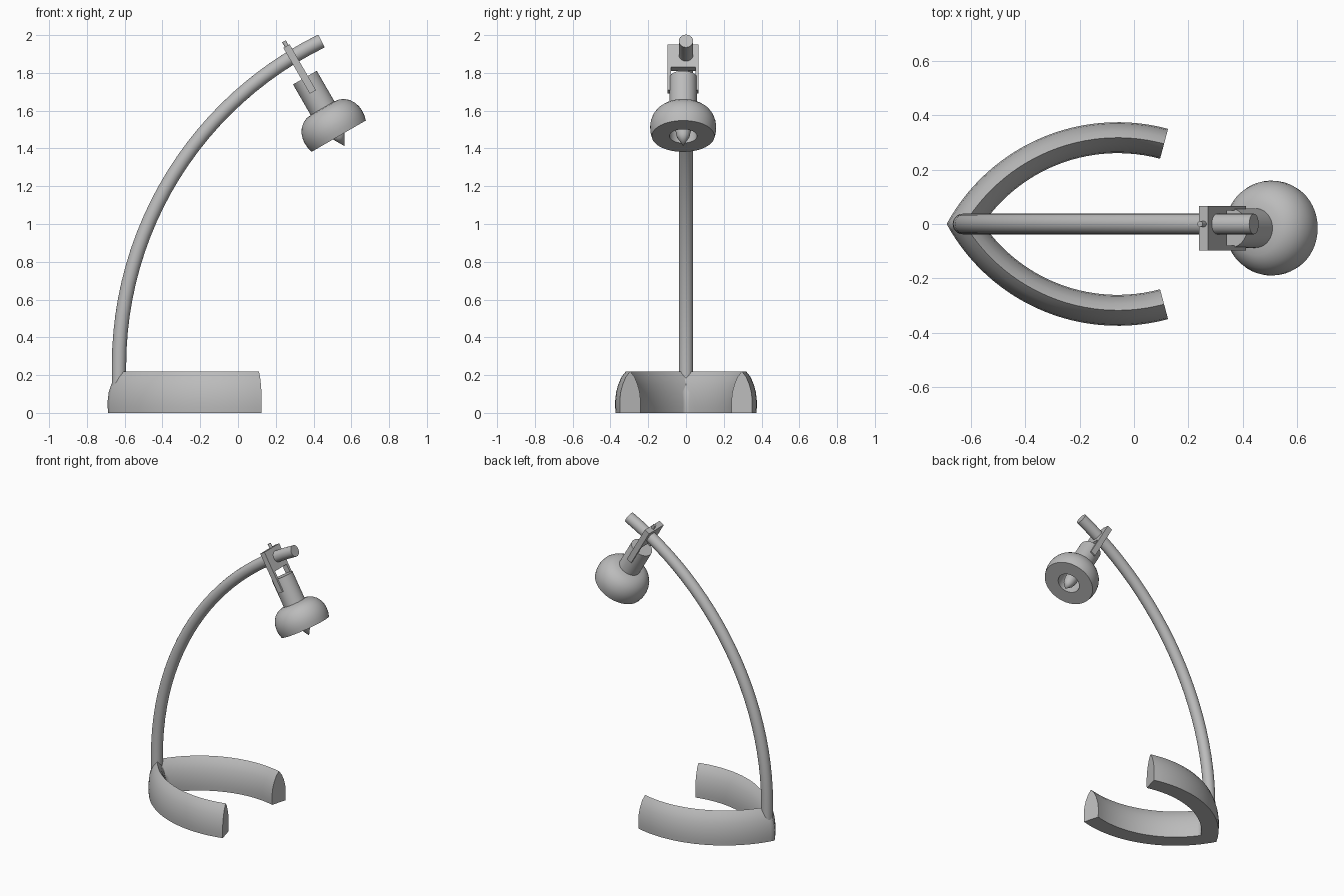
import bpy, bmesh
from math import radians, sin, cos, pi
from mathutils import Matrix, Vector

cube = bpy.data.objects.get("Cube")
if cube:
    bpy.data.objects.remove(cube, do_unlink=True)

grey = bpy.data.materials.new("plain_grey")
grey.use_nodes = True
colour = (0.5, 0.5, 0.5, 1)
grey.diffuse_color = colour
grey.node_tree.nodes["Principled BSDF"].inputs["Base Color"].default_value = colour

# Frame of the tilted lamp head: local z runs up along its axis
HEAD = Matrix.Translation((0.354, -0.015, 1.775)) @ Matrix.Rotation(radians(-30), 4, "Y")


def finish(name, bm, matrix=Matrix()):
    bmesh.ops.recalc_face_normals(bm, faces=bm.faces)
    mesh = bpy.data.meshes.new(name)
    bm.to_mesh(mesh)
    bm.free()
    mesh.transform(matrix)
    mesh.polygons.foreach_set("use_smooth", [True] * len(mesh.polygons))
    mesh.set_sharp_from_angle(angle=radians(32))
    mesh.materials.append(grey)
    obj = bpy.data.objects.new(name, mesh)
    bpy.context.collection.objects.link(obj)
    return obj


def lathe(name, profile, matrix, steps=40):
    """Turn (radius, height) points round local z."""
    bm = bmesh.new()
    verts = [bm.verts.new((r, 0, z)) for r, z in profile]
    edges = [bm.edges.new(pair) for pair in zip(verts, verts[1:])]
    bmesh.ops.spin(bm, geom=verts + edges, cent=(0, 0, 0), axis=(0, 0, 1),
                   angle=2 * pi, steps=steps)
    bmesh.ops.remove_doubles(bm, verts=bm.verts, dist=1e-4)
    return finish(name, bm, matrix)


# Base: one curved arm with a ridged section, mirrored to a pointed horseshoe
half = [(0.055, 0), (0.057, 0.03), (0.057, 0.065), (0.052, 0.11),
        (0.041, 0.15), (0.024, 0.19)]
section = half + [(0, 0.22)] + [(-r, z) for r, z in reversed(half)]
bm = bmesh.new()
rings = []
STEPS = 28
for i in range(STEPS + 1):
    a = radians(75 + 80 * i / STEPS)
    rings.append([bm.verts.new((-0.06 + (0.66 + r) * cos(a),
                                -0.342 + (0.66 + r) * sin(a), z)) for r, z in section])
for ring, following in zip(rings, rings[1:]):
    for k in range(len(section)):
        j = (k + 1) % len(section)
        bm.faces.new((ring[k], ring[j], following[j], following[k]))
bm.faces.new(rings[0])
bmesh.ops.bisect_plane(bm, geom=bm.verts[:] + bm.edges[:] + bm.faces[:],
                       plane_co=(0, 0, 0), plane_no=(0, -1, 0), clear_outer=True)
base = finish("base", bm)
mirror = base.modifiers.new("other_arm", "MIRROR")
mirror.use_axis = (False, True, False)

# Pole: round tube that rises straight, then bends over in one arc
R, FOOT = 1.914, 0.25
path = [Vector((-0.63, 0, 0.005))]
for i in range(25):
    a = radians(63.9) * i / 24
    path.append(Vector((-0.63 + R * (1 - cos(a)), 0, FOOT + R * sin(a))))
SIDES, RADIUS = 20, 0.038
bm = bmesh.new()
rings = []
for i, p in enumerate(path):
    t = (path[min(i + 1, len(path) - 1)] - path[max(i - 1, 0)]).normalized()
    side = Vector((0, 1, 0))
    out = side.cross(t)
    rings.append([bm.verts.new(p + RADIUS * (side * cos(2 * pi * k / SIDES)
                                             + out * sin(2 * pi * k / SIDES)))
                  for k in range(SIDES)])
for ring, following in zip(rings, rings[1:]):
    for k in range(SIDES):
        j = (k + 1) % SIDES
        bm.faces.new((ring[k], ring[j], following[j], following[k]))
bm.faces.new(rings[0])
bm.faces.new(rings[-1])
finish("pole", bm)

# Fork: flat plate on the pole with two thin prongs gripping the neck
W, INNER, TOP, SLOT, LOW = 0.082, 0.064, 0.193, 0.053, -0.087
outline = [(-W, TOP), (W, TOP), (W, LOW), (INNER, LOW),
           (INNER, SLOT), (-INNER, SLOT), (-INNER, LOW), (-W, LOW)]
bm = bmesh.new()
face = bm.faces.new([bm.verts.new((-0.02, y, z)) for y, z in outline])
extruded = bmesh.ops.extrude_face_region(bm, geom=[face])["geom"]
bmesh.ops.translate(bm, vec=(0.038, 0, 0),
                    verts=[v for v in extruded if isinstance(v, bmesh.types.BMVert)])
finish("fork", bm, HEAD)

# Clamp screw on top of the fork
lathe("clamp_screw", [(0, 0.15), (0.011, 0.15), (0.011, 0.222), (0, 0.222)],
      HEAD @ Matrix.Translation((0, 0.015, 0)), 12)

# Shade: neck, dome, flat rim and the socket hole in one turned shell
lathe("shade", [(0, 0), (0.0725, 0), (0.0725, -0.187), (0.1, -0.191), (0.125, -0.203),
                (0.147, -0.222), (0.163, -0.247), (0.172, -0.275), (0.175, -0.3),
                (0.173, -0.33), (0.166, -0.358), (0.073, -0.358), (0.073, -0.23),
                (0, -0.23)], HEAD, 48)

# Bulb: pointed, peeping out of the rim
lathe("bulb", [(0, -0.23), (0.04, -0.23), (0.042, -0.32), (0.034, -0.36), (0, -0.418)],
      HEAD, 16)
